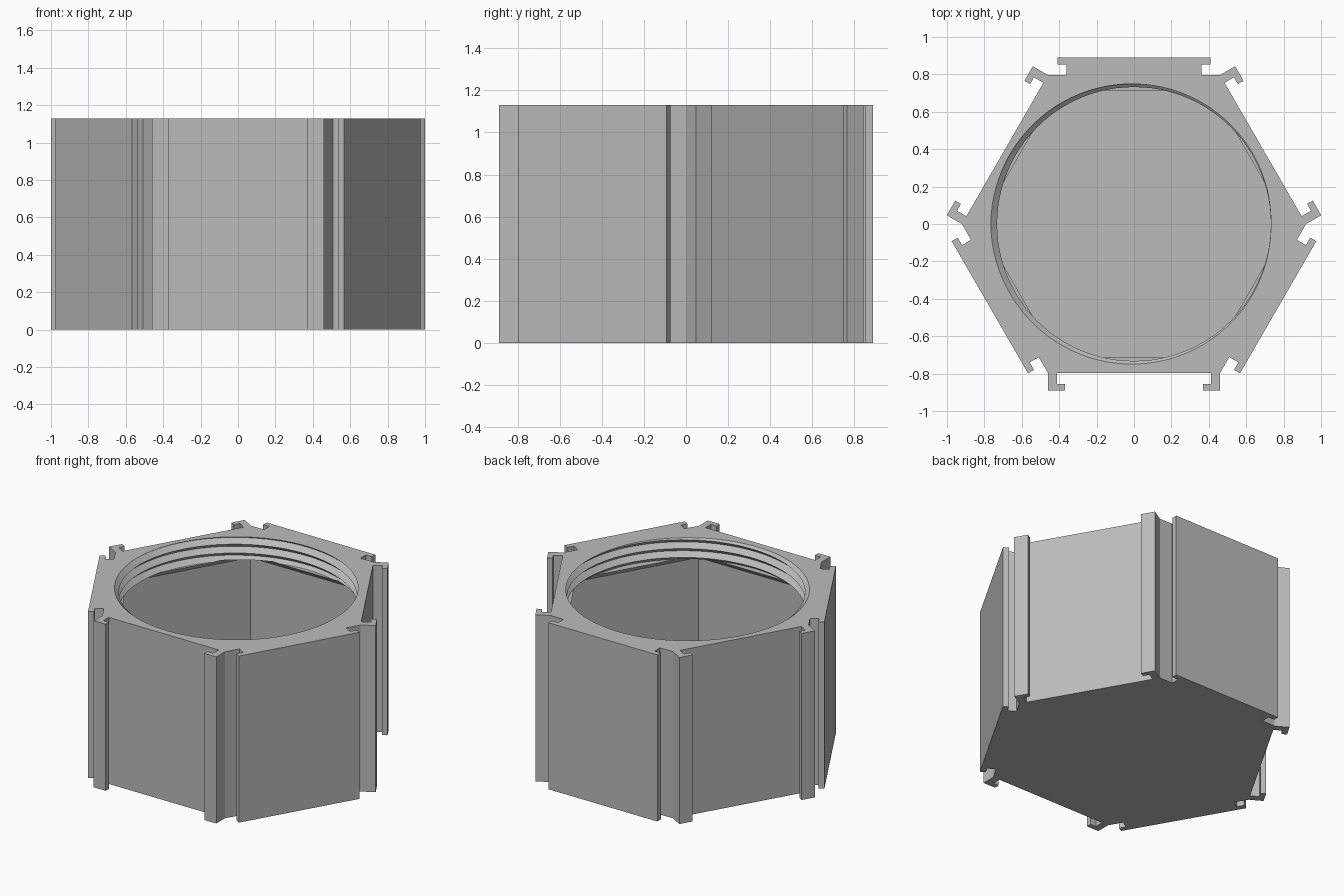
import bpy, bmesh, math
from math import pi, cos, sin

HEIGHT, APOTHEM = 1.13, 0.797
PITCH, MINOR, DEPTH = 0.06, 0.732, 0.034
POCKET_TOP = 0.98

cube = bpy.data.objects.get("Cube")
if cube:
    bpy.data.objects.remove(cube, do_unlink=True)

grey = bpy.data.materials.new("plain_grey")
grey.use_nodes = True
colour = (0.5, 0.5, 0.5, 1)
grey.diffuse_color = colour
grey.node_tree.nodes["Principled BSDF"].inputs["Base Color"].default_value = colour


def make_object(name, bm):
    bmesh.ops.recalc_face_normals(bm, faces=bm.faces[:])
    mesh = bpy.data.meshes.new(name)
    bm.to_mesh(mesh)
    bm.free()
    mesh.materials.append(grey)
    obj = bpy.data.objects.new(name, mesh)
    bpy.context.collection.objects.link(obj)
    return obj


def loft(bm, rings):
    """Skin closed rings of points and cap both ends."""
    rows = [[bm.verts.new(p) for p in ring] for ring in rings]
    n = len(rows[0])
    for low, high in zip(rows, rows[1:]):
        for i in range(n):
            j = (i + 1) % n
            bm.faces.new((low[i], low[j], high[j], high[i]))
    bm.faces.new(rows[0][::-1])
    bm.faces.new(rows[-1])


def hexagon(apothem, z):
    r = apothem / cos(pi / 6)
    return [(r * cos(k * pi / 3), r * sin(k * pi / 3), z) for k in range(6)]


# Outer section: sliding hooks and matching tongues on alternate sides
hook = [(-0.46, APOTHEM), (-0.46, 0.89), (-0.37, 0.89),
        (-0.37, 0.855), (-0.412, 0.855), (-0.412, APOTHEM)]
tongue = [(-0.362, APOTHEM), (-0.362, 0.853), (-0.408, 0.853), (-0.408, 0.89)]
section = []
for side in range(6):
    a = pi / 6 + side * pi / 3
    half = tongue if side % 2 else hook
    for t, d in half + [(-t, d) for t, d in reversed(half)]:
        section.append((d * cos(a) - t * sin(a), d * sin(a) + t * cos(a)))
bm = bmesh.new()
loft(bm, [[(x, y, z) for x, y in section] for z in (0, HEIGHT)])
bmesh.ops.remove_doubles(bm, verts=bm.verts[:], dist=0.002)
body = make_object("hexagonal_container", bm)

# Hexagonal pocket with a bevelled roof
bm = bmesh.new()
loft(bm, [hexagon(0.752, 0.045), hexagon(0.752, POCKET_TOP - 0.042),
          hexagon(0.71, POCKET_TOP)])
pocket = make_object("pocket_cutter", bm)

# Threaded mouth: helical ridges clipped at both ends
bm = bmesh.new()
segments = 96
bottom, top = POCKET_TOP - 0.005, HEIGHT + 0.01
columns = []
for i in range(segments + 1):
    a = 2 * pi * i / segments
    start = HEIGHT + PITCH * (a - pi) / (2 * pi)
    column = []
    for k in range(-8, 4):
        z = min(max(start + k * PITCH / 2, bottom), top)
        phase = (z - start) / PITCH
        r = MINOR + DEPTH * (1 - 2 * abs(phase - round(phase)))
        column.append(bm.verts.new((r * cos(a), r * sin(a), z)))
    columns.append(column)
for left, right in zip(columns, columns[1:]):
    for k in range(len(left) - 1):
        bm.faces.new((left[k], right[k], right[k + 1], left[k + 1]))
bmesh.ops.remove_doubles(bm, verts=bm.verts[:], dist=0.00005)
rim = [e for e in bm.edges if e.is_boundary]
bmesh.ops.holes_fill(bm, edges=rim, sides=0)
bmesh.ops.triangulate(bm, faces=[f for f in bm.faces if len(f.verts) == 4])
mouth = make_object("thread_cutter", bm)

# Hollow out the body
bpy.context.view_layer.objects.active = body
body.select_set(True)
for cutter in (pocket, mouth):
    cutter.hide_render = True
    mod = body.modifiers.new(cutter.name, "BOOLEAN")
    mod.operation, mod.solver, mod.object = "DIFFERENCE", "EXACT", cutter
    bpy.ops.object.modifier_apply(modifier=mod.name)
    bpy.data.objects.remove(cutter, do_unlink=True)
bpy.ops.object.shade_smooth_by_angle(angle=math.radians(25))
